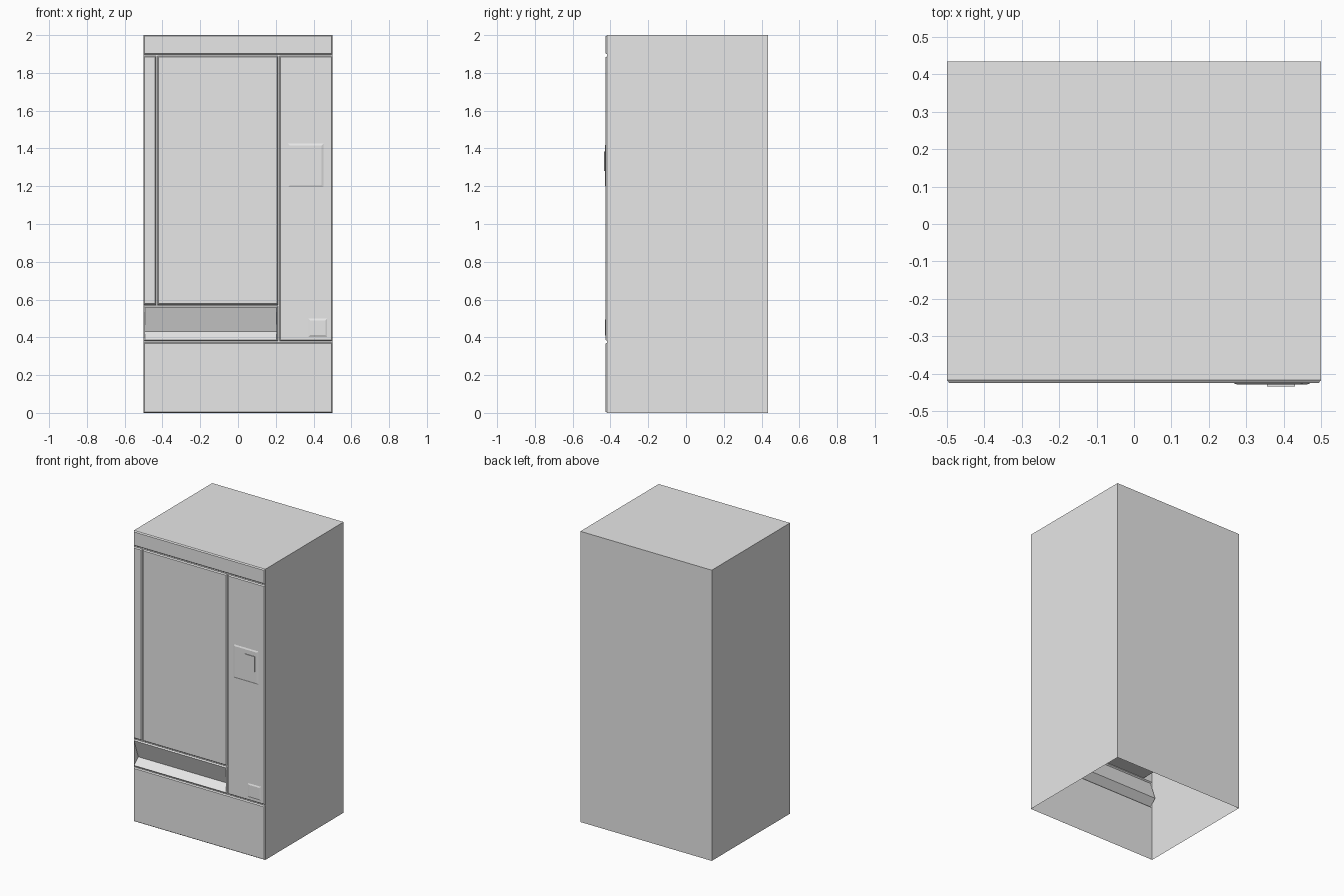
import bpy

cube = bpy.data.objects.get("Cube")
if cube:
    bpy.data.objects.remove(cube, do_unlink=True)

# One plain grey for the whole cabinet
grey = bpy.data.materials.new("light_grey")
grey.use_nodes = True
COLOUR = (0.8, 0.8, 0.8, 1)
grey.diffuse_color = COLOUR
grey.node_tree.nodes["Principled BSDF"].inputs["Base Color"].default_value = COLOUR

# Depths of the cabinet layers
BACK, BOARD, FACE = 0.434, -0.417, -0.425
BEVEL = 0.006
LEFT, RIGHT, TOP = -0.5, 0.5, 2.0


def make(name, verts, faces):
    mesh = bpy.data.meshes.new(name)
    mesh.from_pydata(verts, [], faces)
    mesh.materials.append(grey)
    obj = bpy.data.objects.new(name, mesh)
    bpy.context.collection.objects.link(obj)
    return obj


def rect(x0, x1, z0, z1, y, inset=0.0):
    x0, x1, z0, z1 = x0 + inset, x1 - inset, z0 + inset, z1 - inset
    return [(x0, y, z0), (x1, y, z0), (x1, y, z1), (x0, y, z1)]


def sides():
    # Four walls joining a rear rectangle to a front one
    return [(i, (i + 1) % 4, (i + 1) % 4 + 4, i + 4) for i in range(4)]


def panel(name, x0, x1, z0, z1, y0=BOARD, y1=FACE, bevel=BEVEL):
    # Front plate with chamfered edges and an open rear
    verts = rect(x0, x1, z0, z1, y0) + rect(x0, x1, z0, z1, y1, bevel)
    return make(name, verts, sides() + [(4, 5, 6, 7)])


# Hollow cabinet, open underneath: two sides, top and back
shell = rect(LEFT, RIGHT, 0, TOP, BACK) + rect(LEFT, RIGHT, 0, TOP, BOARD)
make("cabinet_shell", shell, sides()[1:] + [(3, 2, 1, 0)])

# Backing boards seen at the bottom of the grooves
GROOVE_X = 0.216
TRAY_Z0, TRAY_Z1 = 0.38, 0.565
for name, x0, z0, z1 in (("lower_board", LEFT, 0, TRAY_Z0),
                         ("middle_board", GROOVE_X, TRAY_Z0, TRAY_Z1),
                         ("upper_board", LEFT, TRAY_Z1, TOP)):
    make(name, rect(x0, RIGHT, z0, z1, BOARD), [(0, 1, 2, 3)])
make("tray_side_board", rect(0.212, GROOVE_X, TRAY_Z0, TRAY_Z1, BOARD), [(0, 1, 2, 3)])

# Chamfered front panels
panel("header_panel", LEFT, RIGHT, 1.897, TOP)
panel("base_panel", LEFT, RIGHT, 0, 0.373)
panel("narrow_strip", LEFT, -0.434, 0.572, 1.889)
panel("display_window", -0.426, 0.212, 0.572, 1.889)
panel("control_panel", 0.22, RIGHT, TRAY_Z0, 1.889)

# Display compartment inside the shell, behind the window
inner = rect(-0.43, GROOVE_X, 0.57, 1.893, 0.05) + rect(-0.43, GROOVE_X, 0.57, 1.893, BOARD)
make("display_compartment", inner, sides() + [(3, 2, 1, 0)])

# Delivery tray: chamfered rim around a wedge-shaped recess
tray = (LEFT, 0.212, TRAY_Z0, TRAY_Z1)
rim = rect(*tray, BOARD) + rect(*tray, FACE, 0.007)
apex = [(rim[4][0], -0.38, 0.43), (rim[5][0], -0.38, 0.43)]
make("delivery_tray", rim + apex,
     sides() + [(4, 5, 9, 8), (8, 9, 6, 7), (4, 8, 7), (5, 6, 9)])

# Payment plate with its slot block, and the coin return
panel("payment_plate", 0.265, 0.453, 1.195, 1.425, FACE, FACE - 0.004, 0.01)
panel("payment_slot", 0.355, 0.43, 1.28, 1.385, FACE - 0.004, FACE - 0.009, 0.0)
panel("coin_return", 0.373, 0.472, 0.403, 0.499, FACE, FACE - 0.004, 0.009)
